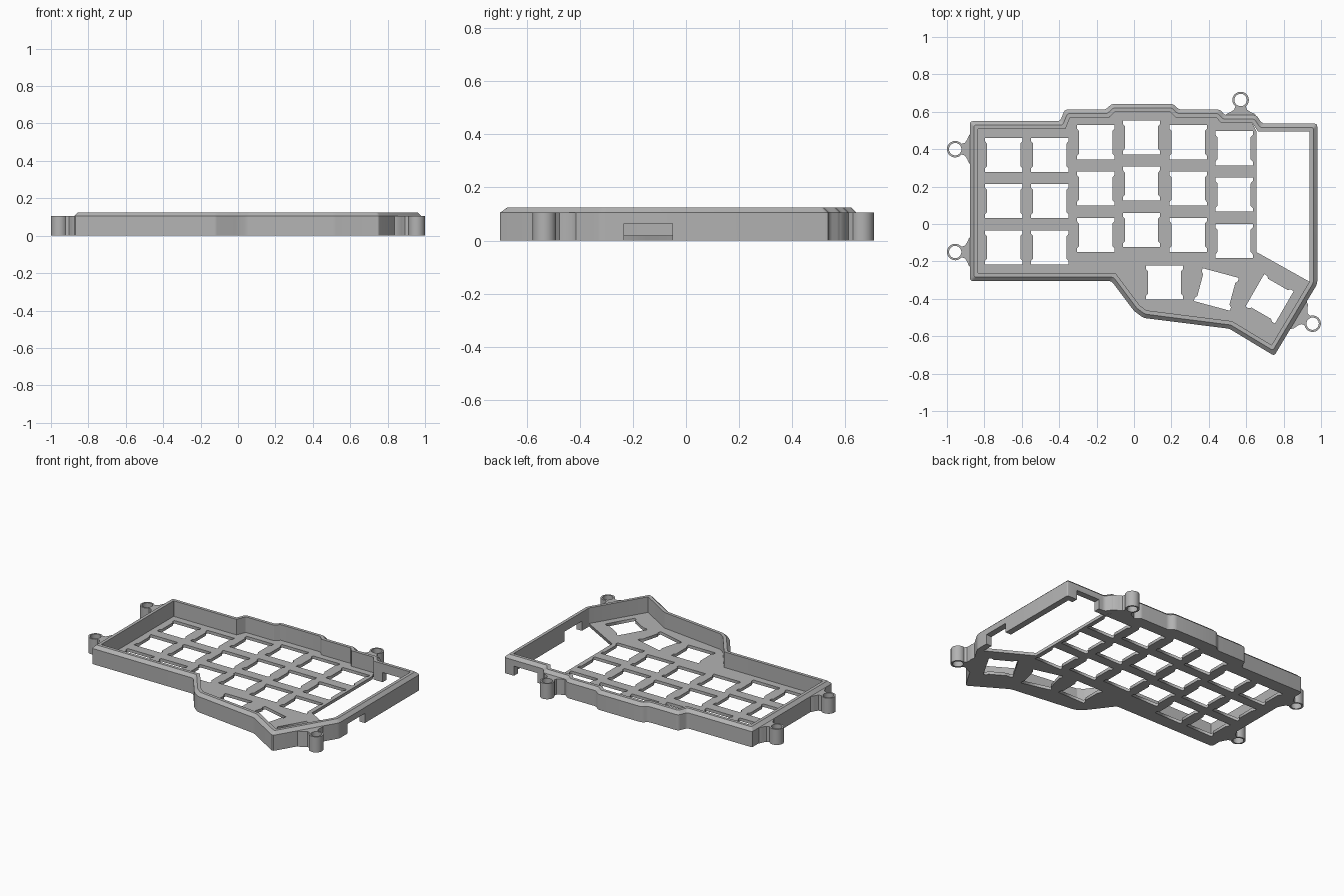
import bpy, bmesh, math
from mathutils import Vector

if "Cube" in bpy.data.objects:
    bpy.data.objects.remove(bpy.data.objects["Cube"])

grey = bpy.data.materials.new("plain grey")
grey.diffuse_color = (0.45, 0.45, 0.45, 1)
grey.use_nodes = True
grey.node_tree.nodes["Principled BSDF"].inputs["Base Color"].default_value = grey.diffuse_color

# Case outline, clockwise from the back left corner
OUTLINE = [Vector(p) for p in [
    (-.877, .55), (-.395, .55), (-.37, .612), (-.15, .612), (-.12, .642), (.21, .642), (.24, .612),
    (.46, .612), (.485, .582), (.655, .582), (.685, .537), (.98, .537), (.98, -.32), (.75, -.705),
    (.51, -.56), (.05, -.502), (.0, -.465), (-.12, -.305), (-.877, -.305)]]
WALL, CHAMFER, FLOOR, SHOULDER, TOP = .042, .021, .02, .105, .125


def inset(pts, d):
    """Mitred inward offset of a clockwise outline."""
    out = []
    for i, p in enumerate(pts):
        a = (p - pts[i - 1]).normalized()
        b = (pts[(i + 1) % len(pts)] - p).normalized()
        na, nb = Vector((a.y, -a.x)), Vector((b.y, -b.x))
        out.append(p + (na + nb) * (d / (1 + na.dot(nb))))
    return out


def rounded(pts, t):
    """Replace each corner by a short curve of four points."""
    out = []
    for i, p in enumerate(pts):
        a = p + (pts[i - 1] - p).normalized() * t
        b = p + (pts[(i + 1) % len(pts)] - p).normalized() * t
        for k in range(4):
            s = k / 3
            out.append(a * (1 - s) ** 2 + p * (2 * s * (1 - s)) + b * s ** 2)
    return out


def add_object(name, mesh):
    ob = bpy.data.objects.new(name, mesh)
    bpy.context.collection.objects.link(ob)
    mesh.materials.clear()
    mesh.materials.append(grey)
    return ob


def smooth(ob):
    bpy.ops.object.select_all(action='DESELECT')
    ob.select_set(True)
    bpy.context.view_layer.objects.active = ob
    bpy.ops.object.shade_smooth_by_angle(angle=math.radians(32))


def slab(name, loops, height):
    """Flat plate with holes: first loop is the edge, the others are cut out."""
    cu = bpy.data.curves.new(name, 'CURVE')
    cu.dimensions, cu.fill_mode, cu.extrude = '2D', 'BOTH', height / 2
    for loop in loops:
        sp = cu.splines.new('POLY')
        sp.points.add(len(loop) - 1)
        for pt, p in zip(sp.points, loop):
            pt.co = (p[0], p[1], 0, 1)
        sp.use_cyclic_u = True
    tmp = bpy.data.objects.new(name + "_curve", cu)
    bpy.context.collection.objects.link(tmp)
    dg = bpy.context.evaluated_depsgraph_get()
    mesh = bpy.data.meshes.new_from_object(tmp.evaluated_get(dg))
    bpy.data.objects.remove(tmp)
    bm = bmesh.new()
    bm.from_mesh(mesh)
    bmesh.ops.remove_doubles(bm, verts=bm.verts, dist=1e-5)
    bmesh.ops.translate(bm, verts=bm.verts, vec=(0, 0, height / 2))
    bmesh.ops.recalc_face_normals(bm, faces=bm.faces)
    bm.to_mesh(mesh)
    bm.free()
    return add_object(name, mesh)


# Perimeter wall with a chamfered outer rim
bm = bmesh.new()
rings = []
for d, z, t in [(0, 0, .016), (0, SHOULDER, .016), (CHAMFER, TOP, .012), (WALL, TOP, .003), (WALL, 0, .003)]:
    rings.append([bm.verts.new((p.x, p.y, z)) for p in rounded(inset(OUTLINE, d), t)])
n = len(rings[0])
for i, ring in enumerate(rings):
    nxt = rings[(i + 1) % len(rings)]
    for j in range(n):
        bm.faces.new((ring[j], ring[(j + 1) % n], nxt[(j + 1) % n], nxt[j]))
bmesh.ops.recalc_face_normals(bm, faces=bm.faces)
mesh = bpy.data.meshes.new("wall")
bm.to_mesh(mesh)
bm.free()
wall = add_object("wall", mesh)

# Port notches in the bay walls, open at the bottom
for name, x0, x1, y0, y1 in [("side_notch", .9, 1.02, -.233, -.05), ("back_notch", .73, .905, .46, .6)]:
    bm = bmesh.new()
    bmesh.ops.create_cube(bm, size=1)
    for v in bm.verts:
        v.co = ((x0 + x1) / 2 + v.co.x * (x1 - x0), (y0 + y1) / 2 + v.co.y * (y1 - y0), .0125 + v.co.z * .105)
    m = bpy.data.meshes.new(name)
    bm.to_mesh(m)
    bm.free()
    cutter = add_object(name + "_cutter", m)
    mod = wall.modifiers.new(name, 'BOOLEAN')
    mod.object, mod.operation, mod.solver = cutter, 'DIFFERENCE', 'EXACT'
    bpy.ops.object.select_all(action='DESELECT')
    bpy.context.view_layer.objects.active = wall
    wall.select_set(True)
    bpy.ops.object.modifier_apply(modifier=name)
    bpy.data.objects.remove(cutter)
smooth(wall)


# Switch plate: holes have narrower middles and wide clip corners
def key_hole(cx, cy, deg=0):
    side = [(.1, -.091), (.1, -.072), (.089, -.06), (.089, .06), (.1, .072), (.1, .091)]
    c, s = math.cos(math.radians(deg)), math.sin(math.radians(deg))
    return [(cx + x * c - y * s, cy + x * s + y * c) for x, y in side + [(-x, -y) for x, y in side]]


PITCH = .2475
columns = [(-.697, .37), (-.45, .37), (-.205, .437), (.04, .463), (.29, .437), (.535, .405)]
holes = [key_hole(x, y - r * PITCH) for x, y in columns for r in range(3)]
holes += [key_hole(.163, -.313), key_hole(.44, -.35, -15), key_hole(.725, -.4, 60)]

inner = inset(OUTLINE, WALL)
edge = inner[:10] + [Vector((.655, inner[10].y)), Vector((.655, -.15)), inner[12]] + inner[13:]
slab("switch_plate", [edge] + holes, FLOOR)


# Screw lugs, each flaring into the wall
def lug(name, cx, cy, deg):
    a = math.radians(deg)
    out, along = Vector((math.cos(a), math.sin(a))), Vector((-math.sin(a), math.cos(a)))
    flare = [(-.088, .085), (-.074, .075), (-.064, .052), (-.052, .034)]
    arc = [(.044 * math.cos(t), .044 * math.sin(t)) for t in
           (math.radians(140 - 280 * k / 24) for k in range(25))]
    loop = flare + arc + [(u, -v) for u, v in reversed(flare)]
    ring = [(.033 * math.cos(k * math.tau / 32), .033 * math.sin(k * math.tau / 32)) for k in range(32)]
    place = lambda pts: [Vector((cx, cy)) + out * u + along * v for u, v in pts]
    smooth(slab(name, [place(loop), place(ring)], SHOULDER))


lug("lug_left_back", -.956, .4, 180)
lug("lug_left_front", -.956, -.15, 180)
lug("lug_back", .57, .663, 90)
lug("lug_right_front", .955, -.533, -31)
